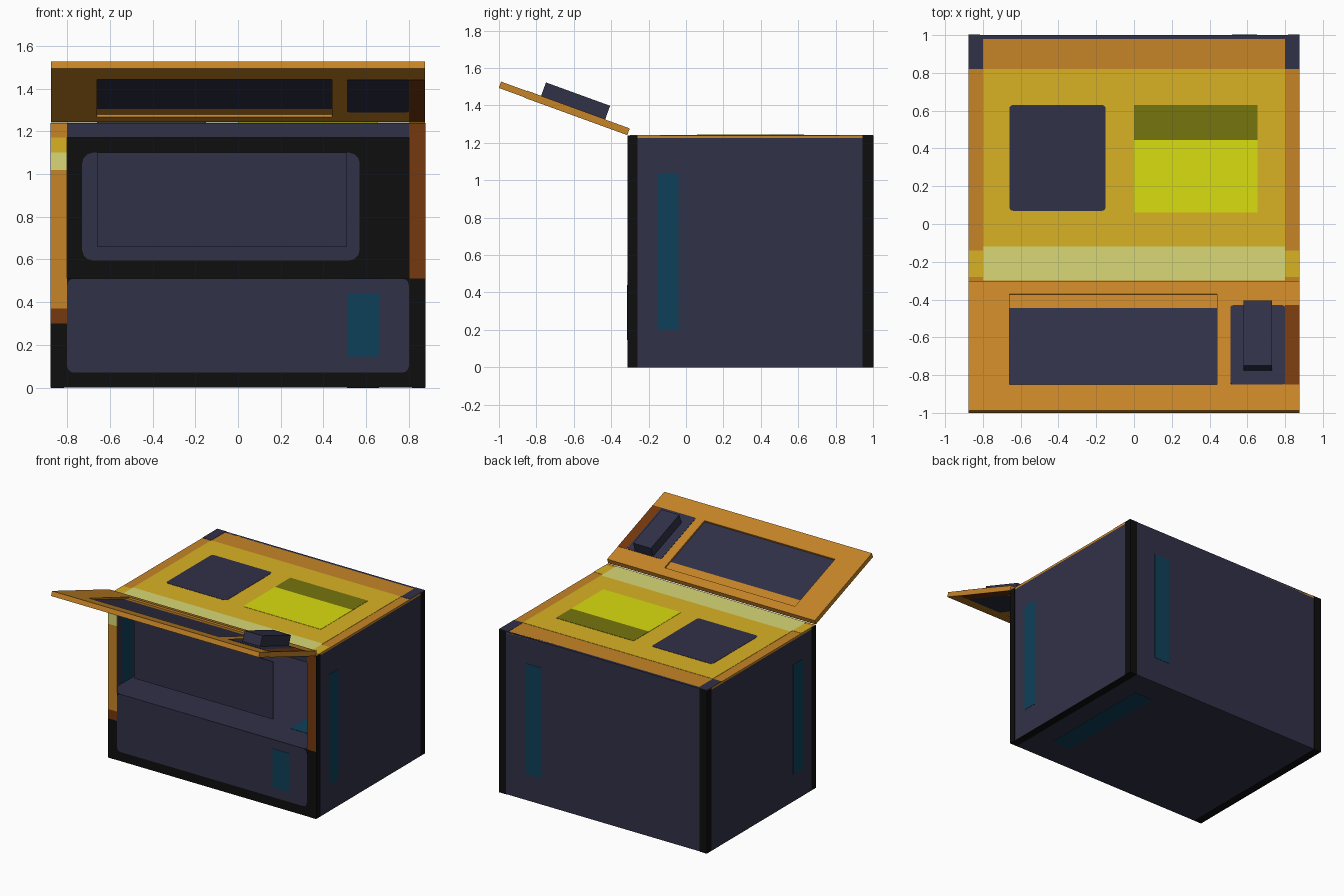
import bpy, bmesh, math
from mathutils import Matrix, Vector

cube = bpy.data.objects.get("Cube")
if cube:
    bpy.data.objects.remove(cube, do_unlink=True)


def material(name, hex_code):
    # convert a display colour to linear values
    srgb = [int(hex_code[i:i + 2], 16) / 255 for i in (0, 2, 4)]
    col = [c / 12.92 if c < 0.04 else ((c + 0.055) / 1.055) ** 2.4 for c in srgb] + [1]
    m = bpy.data.materials.new(name)
    m.use_nodes = True
    m.diffuse_color = col
    m.node_tree.nodes["Principled BSDF"].inputs["Base Color"].default_value = col
    return m


navy = material("navy", "313148")
black = material("black", "0e0e0e")
teal = material("teal", "0e4059")
orange = material("orange", "c78527")
brown = material("brown", "75390e")
gold = material("gold", "d9b225")
bright = material("bright yellow", "dadd10")
pale = material("pale yellow", "d9d976")
olive = material("olive", "76750f")


def boxes(name, mat, spans, radius=0, axis=2, matrix=None):
    """One object from boxes given as (x0, x1, y0, y1, z0, z1)."""
    bm = bmesh.new()
    for s in spans:
        lo, hi = Vector(s[0::2]), Vector(s[1::2])
        move = Matrix.Translation((lo + hi) / 2) @ Matrix.Diagonal((*(hi - lo), 1))
        bmesh.ops.create_cube(bm, size=1, matrix=move)
    if radius:
        along = [e for e in bm.edges
                 if abs((e.verts[0].co - e.verts[1].co).normalized()[axis]) > 0.9]
        bmesh.ops.bevel(bm, geom=along, offset=radius, segments=3,
                        profile=0.5, affect='EDGES')
    if matrix:
        bm.transform(matrix)
    mesh = bpy.data.meshes.new(name)
    bm.to_mesh(mesh)
    bm.free()
    mesh.materials.append(mat)
    obj = bpy.data.objects.new(name, mesh)
    bpy.context.collection.objects.link(obj)
    return obj


W, F, B, H = 0.875, -0.31, 1.0, 1.24   # half width, front, back, height
SILL, IN, T = 0.51, 0.8, 0.002         # cavity floor, inner half width, plate lift

# Hollow body
boxes("base", navy, [(-W, W, F, B, 0, SILL)])
boxes("back_wall", navy, [(-W, W, B - 0.02, B, SILL, H)])
boxes("roof", orange, [(-W, W, F, B, H - 0.015, H)])
for side, x in (("left", W - 0.01), ("right", -W)):
    boxes(side + "_wall", navy, [(x, x + 0.01, F, B, SILL, H - 0.015)])
    # dark edge strips and teal strip show on both sides of the wall
    for label, mat, y0, y1, z0, z1 in (
            ("front_edge", black, F, -0.26, 0, H - T),
            ("back_edge", black, 0.945, B, 0, H - T),
            ("strip", teal, -0.155, -0.04, 0.2, 1.04)):
        boxes(side + "_" + label, mat, [(x - T, x + 0.01 + T, y0, y1, z0, z1)])

# Back face and underside trim
boxes("back_edges", black, [(-W, -0.815, B - T, B + T, 0, H - T),
                            (0.815, W, B - T, B + T, 0, H - T)])
boxes("back_strip", teal, [(0.52, 0.65, B - T, B + T, 0.2, 1.04)])
boxes("bottom_edges", black, [(-W, -0.815, F, B, -T, T), (0.815, W, F, B, -T, T)])
boxes("bottom_strip", teal, [(0.51, 0.66, -0.1, 0.8, -T, T)])

# Cavity
boxes("cavity_back", black, [(-W + 0.01, W - 0.01, 0.975, 0.98, SILL, H - 0.015)])
boxes("cavity_back_patch", navy, [(-0.73, 0.57, 0.971, 0.975, 0.595, 1.1)], 0.05, 1)
boxes("floor_strip", teal, [(0.51, 0.66, -0.1, 0.8, SILL, SILL + T)])
boxes("front_screen", navy, [(-0.66, 0.51, F, F + 0.006, 0.66, 1.1)])

# Front face
boxes("front_base", black, [(-W, W, F - T, F, 0, SILL)])
boxes("lower_panel", navy, [(-IN, IN, F - 2 * T, F, 0.07, SILL)], 0.03, 1)
boxes("lower_panel_strip", teal, [(0.51, 0.66, F - 3 * T, F, 0.145, 0.44)])
boxes("lintel", navy, [(-IN, IN, F, F + 0.01, 1.17, H - T)])
boxes("left_post", brown, [(IN, W, F - T, F + 0.01, SILL, H - T)])
for label, mat, z0, z1 in (("foot", brown, 0.3, 0.37), ("shaft", orange, 0.37, 1.02),
                           ("pale_band", pale, 1.02, 1.1), ("gold_band", gold, 1.1, 1.17),
                           ("cap", orange, 1.17, H - T)):
    boxes("right_post_" + label, mat,
          [(-W, -IN, F - 2 * T, F + (0.01 if z1 > SILL else 0), z0, z1)])

# Top face
boxes("top_field", gold, [(-IN, IN, -0.12, 0.82, H, H + T)])
boxes("top_pale_band", pale, [(-IN, IN, -0.3, -0.12, H, H + T)])
boxes("top_gold_ends", gold, [(-W, -IN, -0.28, -0.14, H, H + T),
                              (IN, W, -0.28, -0.14, H, H + T)])
boxes("top_corners", navy, [(-W, -IN, 0.82, B, H, H + T), (IN, W, 0.82, B, H, H + T)])
boxes("top_navy_patch", navy, [(-0.66, -0.15, 0.07, 0.63, H, H + 2 * T)], 0.02)
boxes("top_bright_patch", bright, [(0, 0.655, 0.06, 0.445, H, H + 2 * T)])
boxes("top_olive_patch", olive, [(0, 0.655, 0.445, 0.63, H, H + 2 * T)])

# Raised door, built flat and tilted about its hinge
hinge = Matrix.Translation((0, -0.313, 1.243)) @ Matrix.Rotation(math.radians(-20), 4, 'X')
D = 0.036       # door thickness


def door_part(name, mat, *spans, radius=0):
    """Spans as (x0, x1, near, far, bottom, top), near and far from the hinge."""
    return boxes(name, mat, [(a, b, -far, -near, z0, z1)
                             for a, b, near, far, z0, z1 in spans], radius, 2, hinge)


door_part("door_frame", orange,
          (-W, -0.66, 0, 0.732, 0, D), (0.44, W, 0, 0.732, 0, D),
          (-0.66, 0.44, 0, 0.074, 0, D), (-0.66, 0.44, 0.585, 0.732, 0, D))
door_part("door_window", navy, (-0.66, 0.44, 0.149, 0.585, 0.012, 0.024))
door_part("door_window_strip", orange, (-0.66, 0.44, 0.074, 0.149, 0.012, 0.024))
for label, z0, z1, near in (("top", D, D + T, 0.138), ("under", -T, 0, 0)):
    door_part("door_patch_" + label, navy, (0.51, IN, 0.138, 0.585, z0, z1), radius=0.015)
    door_part("door_brown_" + label, brown, (IN, W, near, 0.585, z0, z1))
door_part("door_handle", navy, (0.58, 0.73, 0.14, 0.505, D, D + 0.078))
